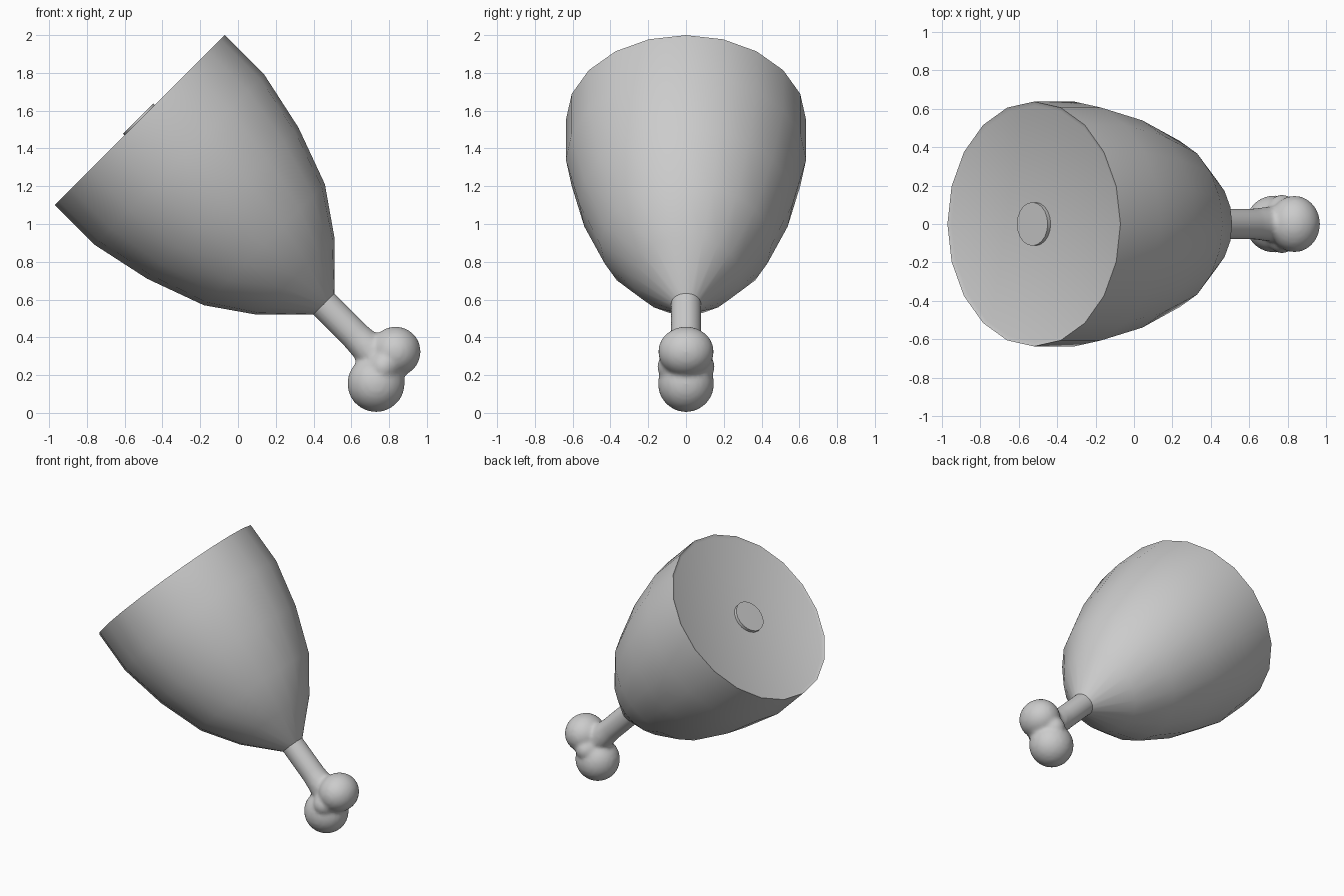
import bpy, bmesh, math
from mathutils import Matrix, Vector

if "Cube" in bpy.data.objects:
    bpy.data.objects.remove(bpy.data.objects["Cube"])

# Long axis leans 45 degrees; local z runs out of the cut face
TILT = Matrix.Translation((-0.52, 0, 1.55)) @ Matrix.Rotation(math.radians(-45), 4, 'Y')


def finish(name, bm, angle=40):
    bmesh.ops.recalc_face_normals(bm, faces=bm.faces)
    me = bpy.data.meshes.new(name)
    bm.to_mesh(me)
    bm.free()
    ob = bpy.data.objects.new(name, me)
    bpy.context.collection.objects.link(ob)
    bpy.ops.object.select_all(action='DESELECT')
    ob.select_set(True)
    bpy.context.view_layer.objects.active = ob
    bpy.ops.object.shade_smooth_by_angle(angle=math.radians(angle))
    return ob


def lathe(bm, profile, sides):
    """Closed revolve of (radius, distance below the cut face)."""
    rings = []
    for r, t in profile:
        rings.append([bm.verts.new(TILT @ Vector((r * math.cos(a), r * math.sin(a), -t)))
                      for a in (2 * math.pi * i / sides for i in range(sides))])
    for a, b in zip(rings, rings[1:]):
        for i in range(sides):
            j = (i + 1) % sides
            bm.faces.new((a[i], a[j], b[j], b[i]))
    bm.faces.new(rings[0])
    bm.faces.new(rings[-1])


# Meat with a slightly sunken cut face
bm = bmesh.new()
lathe(bm, [(0.615, 0.01), (0.636, 0), (0.636, 0.297), (0.566, 0.622),
           (0.453, 0.933), (0.29, 1.167), (0.078, 1.379)], 20)
finish("meat", bm, 35)

# Bone end showing in the cut face
bm = bmesh.new()
lathe(bm, [(0.113, -0.012), (0.113, 0.05)], 20)
finish("bone_core", bm)

# Shaft and two knuckles, blended into one bone
bm = bmesh.new()
lathe(bm, [(0.081, 1.33), (0.081, 1.5), (0.081, 1.62), (0.092, 1.75)], 20)
for (x, z), rx, ry in [((0.731, 0.156), 0.153, 0.15),
                       ((0.834, 0.324), 0.134, 0.148),
                       ((0.77, 0.245), 0.10, 0.155)]:
    bmesh.ops.create_icosphere(bm, subdivisions=3, radius=1,
                               matrix=Matrix.Translation((x, 0, z)) @ Matrix.Diagonal((rx, ry, rx, 1)))
bone = finish("bone", bm)
remesh = bone.modifiers.new("blend", 'REMESH')
remesh.mode = 'VOXEL'
remesh.voxel_size = 0.014
remesh.use_smooth_shade = True
smooth = bone.modifiers.new("soften", 'SMOOTH')
smooth.factor = 0.5
smooth.iterations = 6
